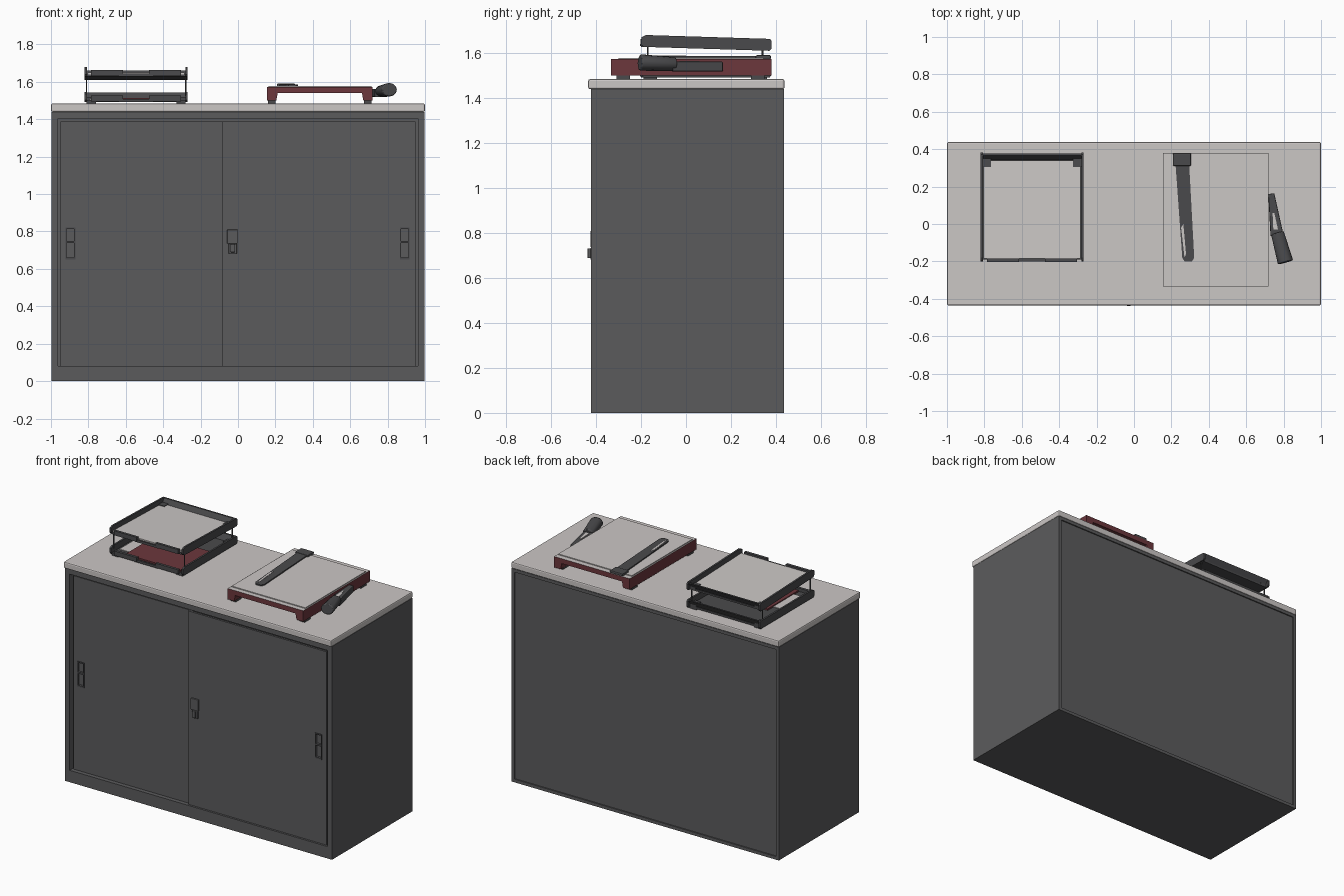
import bpy, bmesh, math
from mathutils import Vector, Matrix

if "Cube" in bpy.data.objects:
    bpy.data.objects.remove(bpy.data.objects["Cube"])


def material(name, rgb):
    m = bpy.data.materials.new(name)
    m.diffuse_color = (*rgb, 1)
    m.use_nodes = True
    m.node_tree.nodes["Principled BSDF"].inputs["Base Color"].default_value = m.diffuse_color
    return m


STEEL = material("dark grey steel", (0.105, 0.105, 0.108))
PLASTIC = material("charcoal plastic", (0.068, 0.068, 0.072))
LIGHT = material("light warm grey", (0.60, 0.57, 0.56))
MAROON = material("maroon", (0.15, 0.038, 0.045))


def add_box(bm, x0, x1, y0, y1, z0, z1):
    c = Vector(((x0 + x1) / 2, (y0 + y1) / 2, (z0 + z1) / 2))
    m = Matrix.Translation(c) @ Matrix.Diagonal((x1 - x0, y1 - y0, z1 - z0, 1))
    bmesh.ops.create_cube(bm, size=1, matrix=m)


def add_solid(bm, bottom, top):
    """Closed solid between two matching rings of points."""
    a = [bm.verts.new(p) for p in bottom]
    b = [bm.verts.new(p) for p in top]
    bm.faces.new(a[::-1])
    bm.faces.new(b)
    for i in range(len(a)):
        j = (i + 1) % len(a)
        bm.faces.new((a[i], a[j], b[j], b[i]))


def finish(bm, name, *mats, bevel=0):
    bmesh.ops.recalc_face_normals(bm, faces=bm.faces)
    me = bpy.data.meshes.new(name)
    bm.to_mesh(me)
    bm.free()
    ob = bpy.data.objects.new(name, me)
    bpy.context.collection.objects.link(ob)
    for m in mats:
        me.materials.append(m)
    if bevel:
        mod = ob.modifiers.new("bevel", "BEVEL")
        mod.width, mod.segments = bevel, 2
    return ob


def boxes(name, mat, *dims, bevel=0):
    bm = bmesh.new()
    for d in dims:
        add_box(bm, *d)
    return finish(bm, name, mat, bevel=bevel)


def plate(name, mat, pts, z0, z1, bevel=0):
    bm = bmesh.new()
    add_solid(bm, [(x, y, z0) for x, y in pts], [(x, y, z1) for x, y in pts])
    return finish(bm, name, mat, bevel=bevel)


# Cabinet carcass: box with a door recess in front and a shallow back recess
bm = bmesh.new()
add_box(bm, -0.998, 0.998, -0.422, 0.435, 0, 1.44)
bm.normal_update()
front = [f for f in bm.faces if f.normal.y < -0.9][0]
back = [f for f in bm.faces if f.normal.y > 0.9][0]
bmesh.ops.inset_individual(bm, faces=[front], thickness=0.05)
bmesh.ops.inset_individual(bm, faces=[back], thickness=0.03)
for v in front.verts:
    if v.co.z < 0.5:
        v.co.z = 0.08
for f, d in ((front, 0.045), (back, -0.008)):
    r = bmesh.ops.extrude_discrete_faces(bm, faces=[f])["faces"][0]
    bmesh.ops.translate(bm, verts=r.verts, vec=(0, d, 0))
finish(bm, "cabinet_carcass", STEEL)

# Light worktop
boxes("worktop", LIGHT, (-1, 1, -0.435, 0.438, 1.44, 1.484), bevel=0.008)

# Sliding doors with grips cut into them
for name, x0, x1, y0, gx in (("left_door", -0.95, -0.06, -0.397, -0.896),
                             ("right_door", -0.082, 0.95, -0.412, 0.891)):
    door = boxes(name, STEEL, (x0, x1, y0, y0 + 0.014, 0.082, 1.388))
    cutter = boxes("grip_cutter", STEEL,
                   (gx - 0.02, gx + 0.02, y0 - 0.02, y0 + 0.010, 0.66, 0.738),
                   (gx - 0.02, gx + 0.02, y0 - 0.02, y0 + 0.010, 0.75, 0.812))
    cutter.hide_render = True
    mod = door.modifiers.new("grip", "BOOLEAN")
    mod.object, mod.operation, mod.solver = cutter, "DIFFERENCE", "EXACT"
    bpy.context.view_layer.objects.active = door
    bpy.ops.object.modifier_apply(modifier="grip")
    bpy.data.objects.remove(cutter)
    # Raised surround of the grip
    a, b = y0 - 0.004, y0 + 0.002
    boxes(name + "_grip_frame", PLASTIC,
          (gx - 0.026, gx - 0.02, a, b, 0.65, 0.82),
          (gx + 0.02, gx + 0.026, a, b, 0.65, 0.82),
          (gx - 0.02, gx + 0.02, a, b, 0.65, 0.66),
          (gx - 0.02, gx + 0.02, a, b, 0.738, 0.75),
          (gx - 0.02, gx + 0.02, a, b, 0.812, 0.82))

# Lock
boxes("lock_plate", STEEL, (-0.058, -0.002, -0.424, -0.41, 0.735, 0.81),
      (-0.05, -0.006, -0.424, -0.41, 0.68, 0.735), bevel=0.003)
boxes("lock_knob", STEEL, (-0.04, -0.016, -0.438, -0.42, 0.688, 0.732), bevel=0.004)

# Letter trays, modelled around their own centre and then placed
TX, TY, HX, HY = -0.545, 0.09, 0.275, 0.29


def tray(name, z, tilt, paper):
    place = Matrix.Translation((TX, TY, z)) @ Matrix.Rotation(tilt, 4, "X")
    bm = bmesh.new()
    add_box(bm, -HX + 0.01, HX - 0.01, -HY + 0.01, HY - 0.02, 0, 0.012)
    for s in (-1, 1):
        # side wall with chamfered ends
        side = [(-HY, 0.012), (-HY + 0.012, 0), (HY - 0.008, 0), (HY, 0.01),
                (HY, 0.045), (HY - 0.01, 0.053), (-HY + 0.02, 0.053), (-HY, 0.042)]
        add_solid(bm, [(s * HX, y, h) for y, h in side],
                  [(s * (HX - 0.012), y, h) for y, h in side])
        # front lip either side of the finger gap, and back corner block
        x0, x1 = sorted((s * 0.07, s * 0.24))
        add_box(bm, x0, x1, -HY - 0.004, -HY + 0.014, 0.004, 0.034)
        x0, x1 = sorted((s * 0.22, s * (HX - 0.005)))
        add_box(bm, x0, x1, HY - 0.075, HY - 0.02, 0.01, 0.026)
    add_box(bm, -0.09, 0.09, -HY, -HY + 0.012, 0.0, 0.016)
    # leaning back wall
    ring = [(HY - 0.042, 0.005), (HY - 0.03, 0.005), (HY - 0.004, 0.05), (HY - 0.016, 0.05)]
    add_solid(bm, [(-HX + 0.01, y, h) for y, h in ring], [(HX - 0.01, y, h) for y, h in ring])
    objs = [finish(bm, name, PLASTIC)]
    for pname, mat, dims in paper:
        objs.append(boxes(pname, mat, dims))
    for o in objs:
        o.matrix_world = place


tray("lower_tray", 1.492, 0, [
    ("maroon_folder", MAROON, (-0.17, 0.24, -0.27, 0.06, 0.012, 0.022)),
    ("loose_sheet", LIGHT, (-0.25, -0.17, -0.22, 0.0, 0.012, 0.016))])
tray("upper_tray", 1.619, -0.031, [
    ("paper_stack", LIGHT, (-0.26, 0.26, -0.274, 0.25, 0.012, 0.022))])
boxes("tray_feet", PLASTIC, *[(TX + x - 0.025, TX + x + 0.025, TY + y - 0.03, TY + y + 0.03,
                              1.483, 1.495) for x in (-0.24, 0.24) for y in (-0.25, 0.24)])

# Thin rods carrying the upper tray
bm = bmesh.new()
for x in (-0.265, 0.265):
    for y in (-0.26, 0.25):
        bmesh.ops.create_cone(bm, cap_ends=True, segments=8, radius1=0.004, radius2=0.004, depth=0.11,
                              matrix=Matrix.Translation((TX + x, TY + y, 1.58)))
finish(bm, "tray_rods", PLASTIC)

# Paper cutter board: maroon channel profile with a light upper face
bm = bmesh.new()
prof = [(0.155, 1.5), (0.205, 1.5), (0.212, 1.54), (0.663, 1.54), (0.67, 1.5),
        (0.72, 1.5), (0.72, 1.573), (0.155, 1.573)]
add_solid(bm, [(x, -0.333, z) for x, z in prof], [(x, 0.38, z) for x, z in prof])
bm.normal_update()
for f in bm.faces:
    f.material_index = int(f.calc_center_median().z > 1.572)
finish(bm, "cutter_board", MAROON, LIGHT)
boxes("cutter_top_plate", LIGHT, (0.163, 0.713, -0.3, 0.345, 1.572, 1.579))
boxes("cutter_feet", PLASTIC, *[(x - 0.02, x + 0.02, y - 0.03, y + 0.03, 1.483, 1.502)
                                for x in (0.18, 0.695) for y in (-0.28, 0.32)])

# Clamp bar lying on the board
plate("clamp_bar", PLASTIC, [(0.222, 0.32), (0.295, 0.32), (0.322, -0.18), (0.31, -0.2),
                             (0.27, -0.2), (0.258, -0.18)], 1.577, 1.587)
plate("clamp_bar_highlight", LIGHT, [(0.252, -0.02), (0.264, 0.0), (0.278, -0.16), (0.27, -0.18)],
      1.586, 1.589)
boxes("clamp_hinge", PLASTIC, (0.208, 0.305, 0.31, 0.378, 1.572, 1.591), bevel=0.006)

# Cutting arm with a rounded grip
plate("cutter_arm", PLASTIC, [(0.718, 0.16), (0.75, 0.165), (0.80, -0.06), (0.73, -0.065)],
      1.518, 1.562, bevel=0.005)
plate("cutter_blade_edge", LIGHT, [(0.741, 0.06), (0.75, 0.06), (0.77, -0.03), (0.745, -0.03)],
      1.561, 1.565)
bm = bmesh.new()
p, q = Vector((0.767, -0.048, 1.55)), Vector((0.810, -0.205, 1.559))
rot = (q - p).to_track_quat("Z", "Y").to_matrix().to_4x4()
bmesh.ops.create_cone(bm, cap_ends=True, segments=12, radius1=0.036, radius2=0.043,
                      depth=(q - p).length,
                      matrix=Matrix.Translation((p + q) / 2) @ Matrix.Diagonal((1, 1, 0.85, 1)) @ rot)
grip = finish(bm, "cutter_grip", PLASTIC, bevel=0.006)
bpy.context.view_layer.objects.active = grip
grip.select_set(True)
bpy.ops.object.shade_smooth_by_angle(angle=math.radians(40))
